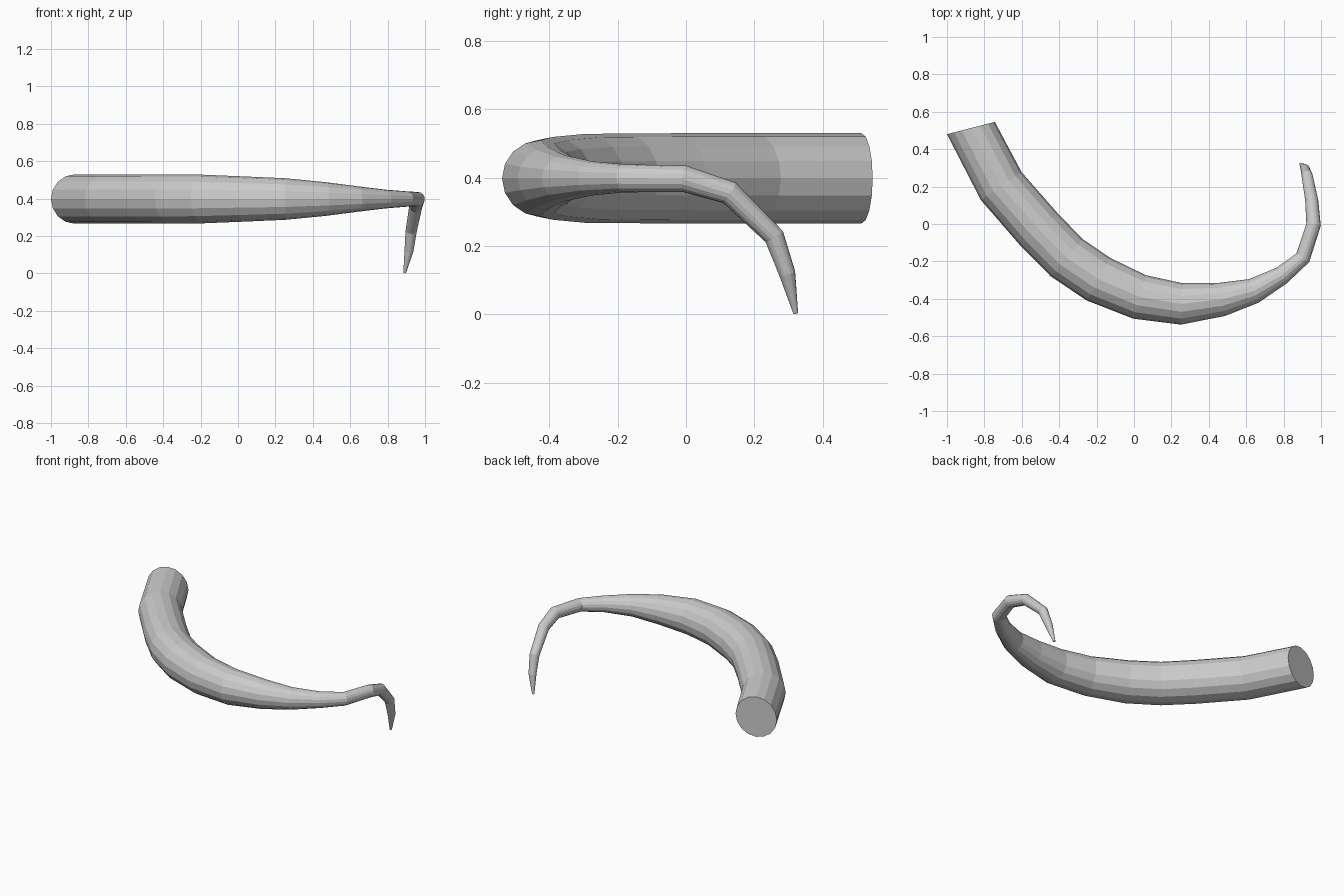
import bpy, bmesh, math
from mathutils import Vector

if "Cube" in bpy.data.objects:
    bpy.data.objects.remove(bpy.data.objects["Cube"])

SIDES = 16

# Centre line and radius of the horn: x, y, z, radius
PATH = [
    (-0.872, 0.513, 0.398, 0.132),
    (-0.710, 0.203, 0.398, 0.132),
    (-0.507, -0.030, 0.398, 0.132),
    (-0.360, -0.180, 0.398, 0.131),
    (-0.190, -0.295, 0.398, 0.130),
    (0.030, -0.390, 0.398, 0.121),
    (0.255, -0.427, 0.398, 0.111),
    (0.470, -0.403, 0.398, 0.090),
    (0.640, -0.358, 0.398, 0.068),
    (0.790, -0.275, 0.398, 0.050),
    (0.903, -0.180, 0.398, 0.041),
    (0.960, -0.005, 0.397, 0.039),
    (0.950, 0.127, 0.356, 0.035),
    (0.926, 0.258, 0.228, 0.030),
    (0.914, 0.296, 0.120, 0.024),
    (0.891, 0.321, 0.003, 0.007),
]


def tapered_tube(name, path, start_tangent, sides):
    """Sweep a polygon along the path with mitred rings and capped ends."""
    pts = [Vector(p[:3]) for p in path]
    segs = [(b - a).normalized() for a, b in zip(pts, pts[1:])]
    tangents = [start_tangent.normalized()]
    tangents += [(a + b).normalized() for a, b in zip(segs, segs[1:])]
    tangents.append(segs[-1])

    bm = bmesh.new()
    up = Vector((0, 0, 1))
    rings = []
    for i, (p, t) in enumerate(zip(pts, tangents)):
        if i:
            up = tangents[i - 1].rotation_difference(t) @ up
        up = (up - t * up.dot(t)).normalized()
        side = t.cross(up)
        ring = []
        for k in range(sides):
            a = 2 * math.pi * k / sides
            ring.append(bm.verts.new(p + path[i][3] * (up * math.cos(a) + side * math.sin(a))))
        rings.append(ring)
    for r0, r1 in zip(rings, rings[1:]):
        for k in range(sides):
            n = (k + 1) % sides
            bm.faces.new((r0[k], r0[n], r1[n], r1[k]))
    bm.faces.new(rings[0])
    bm.faces.new(rings[-1])
    bmesh.ops.recalc_face_normals(bm, faces=bm.faces[:])
    mesh = bpy.data.meshes.new(name)
    bm.to_mesh(mesh)
    bm.free()
    obj = bpy.data.objects.new(name, mesh)
    bpy.context.collection.objects.link(obj)
    return obj


# Curved horn with a hooked tip
tapered_tube("curved_horn", PATH, Vector((0.25, -0.97, 0)), SIDES)
